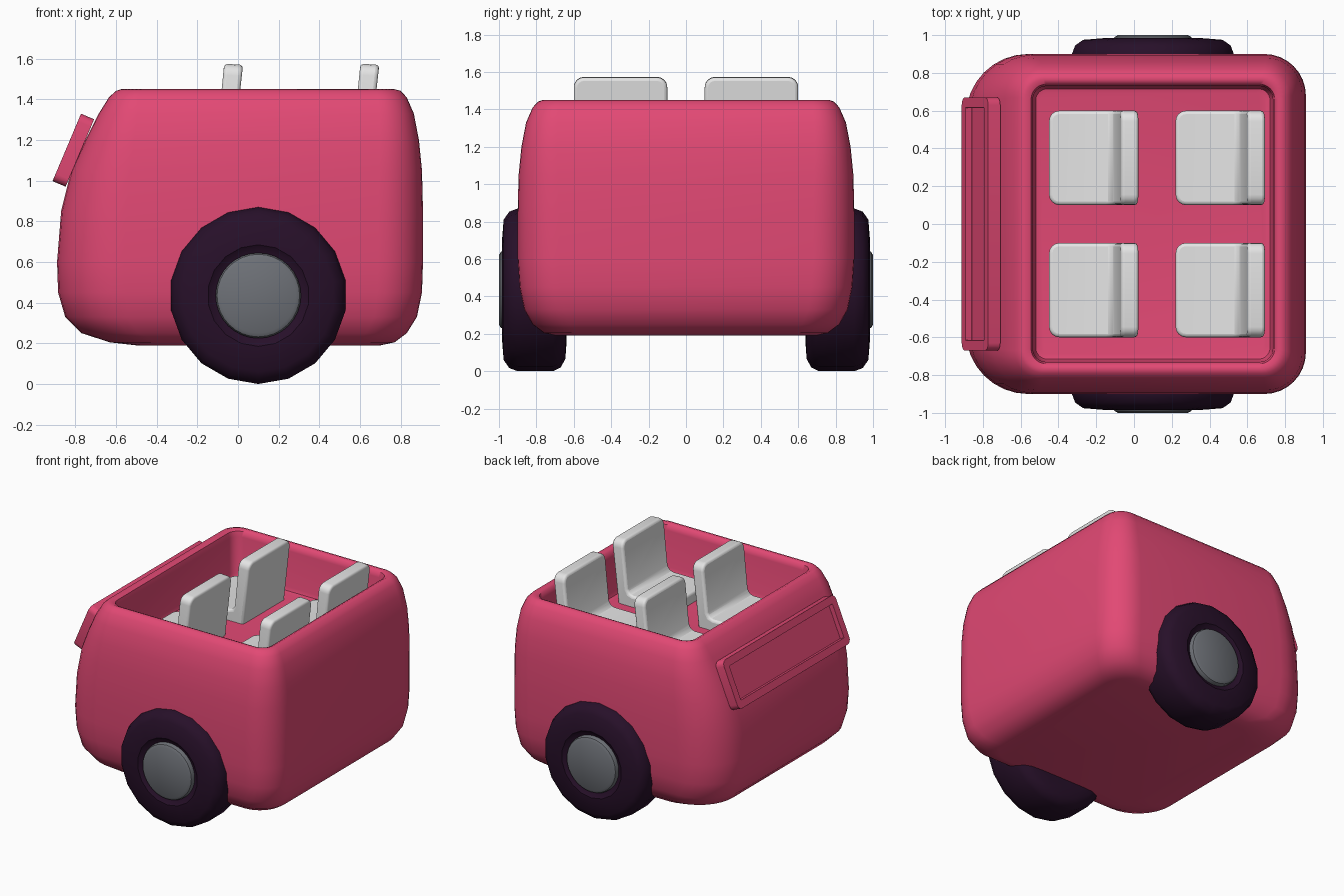
import bpy, bmesh, math
from mathutils import Matrix, Vector

cube = bpy.data.objects.get("Cube")
if cube:
    bpy.data.objects.remove(cube, do_unlink=True)


def material(name, rgb):
    m = bpy.data.materials.new(name)
    m.use_nodes = True
    m.diffuse_color = (*rgb, 1)
    m.node_tree.nodes["Principled BSDF"].inputs["Base Color"].default_value = (*rgb, 1)
    return m


PINK = material("pink paint", (0.76, 0.066, 0.175))
TYRE = material("dark rubber", (0.02, 0.005, 0.022))
HUB = material("grey metal", (0.155, 0.165, 0.185))
SEAT = material("pale grey seat", (0.78, 0.78, 0.78))


def finish(bm, name, mat, angle=35):
    bmesh.ops.recalc_face_normals(bm, faces=bm.faces)
    me = bpy.data.meshes.new(name)
    bm.to_mesh(me)
    bm.free()
    me.materials.append(mat)
    me.shade_smooth()
    me.set_sharp_from_angle(angle=math.radians(angle))
    ob = bpy.data.objects.new(name, me)
    bpy.context.scene.collection.objects.link(ob)
    return ob


def loft(bm, rings):
    """Skin a list of closed point rings and cap both ends."""
    loops = [[bm.verts.new(p) for p in ring] for ring in rings]
    for a, b in zip(loops, loops[1:]):
        for i in range(len(a)):
            j = (i + 1) % len(a)
            bm.faces.new((a[i], a[j], b[j], b[i]))
    bm.faces.new(loops[0][::-1])
    bm.faces.new(loops[-1])


def rounded_ring(z, x0, x1, y, r0, r1, steps=8):
    """Rounded rectangle with separate corner radii at its two x ends."""
    corners = ((x1, y, r1, 1, 1), (x0, y, r0, -1, 1),
               (x0, -y, r0, -1, -1), (x1, -y, r1, 1, -1))
    pts = []
    for k, (cx, cy, r, sx, sy) in enumerate(corners):
        for s in range(steps + 1):
            a = math.pi / 2 * (k + s / steps)
            pts.append((cx - sx * r + r * math.cos(a), cy - sy * r + r * math.sin(a), z))
    return pts


# Tub body: outer shell, rolled rim, inner walls and floor in one skin
body_rings = (
    (0.19, -0.50, 0.70, 0.70, 0.20, 0.16),
    (0.205, -0.63, 0.77, 0.76, 0.24, 0.18),
    (0.25, -0.77, 0.83, 0.82, 0.28, 0.20),
    (0.33, -0.85, 0.88, 0.865, 0.31, 0.21),
    (0.45, -0.885, 0.905, 0.89, 0.33, 0.22),
    (0.60, -0.89, 0.91, 0.90, 0.33, 0.22),
    (0.85, -0.87, 0.91, 0.90, 0.32, 0.22),
    (1.05, -0.82, 0.905, 0.895, 0.29, 0.21),
    (1.20, -0.75, 0.89, 0.88, 0.24, 0.19),
    (1.33, -0.685, 0.865, 0.855, 0.19, 0.17),
    (1.41, -0.635, 0.83, 0.82, 0.15, 0.14),
    (1.442, -0.60, 0.80, 0.79, 0.12, 0.12),
    (1.45, -0.575, 0.77, 0.765, 0.10, 0.10),
    (1.438, -0.545, 0.745, 0.74, 0.08, 0.08),
    (1.40, -0.535, 0.735, 0.73, 0.07, 0.07),
    (1.13, -0.53, 0.73, 0.725, 0.07, 0.07),
    (1.105, -0.52, 0.72, 0.715, 0.06, 0.06),
    (1.10, -0.50, 0.70, 0.695, 0.05, 0.05),
)
bm = bmesh.new()
loft(bm, [rounded_ring(*r) for r in body_rings])
finish(bm, "body", PINK, 50)

# Sloping window frame with a recessed panel
bm = bmesh.new()
bmesh.ops.create_cube(bm, size=1, matrix=Matrix.Diagonal((0.07, 1.34, 0.36, 1)))
across = [e for e in bm.edges if abs(e.verts[0].co.x - e.verts[1].co.x) > 0.01]
bmesh.ops.bevel(bm, geom=across, offset=0.04, segments=4, profile=0.5, affect='EDGES')
bm.normal_update()
outer = min(bm.faces, key=lambda f: f.calc_center_median().x)
bmesh.ops.inset_region(bm, faces=[outer], thickness=0.055)
rim_edges = list(outer.edges)
lip = bmesh.ops.extrude_discrete_faces(bm, faces=[outer])["faces"][0]
bmesh.ops.translate(bm, verts=lip.verts, vec=(0.035, 0, 0))
bmesh.ops.remove_doubles(bm, verts=bm.verts, dist=0.0001)
frame = finish(bm, "window_frame", PINK)
frame.location = (-0.81, 0, 1.15)
frame.rotation_euler.y = 0.4
soft = frame.modifiers.new("soft edges", 'BEVEL')
soft.width = 0.016
soft.segments = 3


def lathe(name, profile, sides, mat, side, angle):
    """Turn (radius, y) points about the wheel axle."""
    bm = bmesh.new()
    rings = []
    for r, y in profile:
        turn = [2 * math.pi * i / sides for i in range(sides)]
        rings.append([(0.1 + r * math.sin(a), side * y, 0.435 - r * math.cos(a)) for a in turn])
    loft(bm, rings)
    finish(bm, name, mat, angle)


# Wheels
tyre_profile = ((0.30, 0.64), (0.37, 0.645), (0.415, 0.67), (0.435, 0.71), (0.435, 0.90),
                (0.418, 0.945), (0.375, 0.975), (0.25, 0.985), (0.215, 0.96))
hub_profile = ((0.21, 0.90), (0.21, 0.975), (0.203, 0.99), (0.185, 1.0))
for side, label in ((-1, "front"), (1, "back")):
    lathe(label + "_tyre", tyre_profile, 18, TYRE, side, 40)
    lathe(label + "_hub", hub_profile, 32, HUB, side, 30)

# Four seats: an L-shaped profile with rounded cushion and backrest corners
seat_profile = ((-0.45, 1.08), (-0.45, 1.18), (-0.15, 1.18), (-0.12, 1.19),
                (-0.103, 1.22), (-0.068, 1.575), (0.025, 1.57), (-0.03, 1.08))


def seat(name, dx, dy):
    bm = bmesh.new()
    loft(bm, [[(x, y, z) for x, z in seat_profile] for y in (-0.25, 0.25)])
    corners = []
    for e in bm.edges:
        a, b = (v.co for v in e.verts)
        if abs(a.y - b.y) > 0.01:
            continue
        if max(a.x, b.x) < -0.44 or min(a.z, b.z) > 1.56:
            corners.append(e)
    bmesh.ops.bevel(bm, geom=corners, offset=0.055, segments=4, profile=0.5, affect='EDGES')
    ob = finish(bm, name, SEAT)
    ob.location = (dx, dy, 0)
    mod = ob.modifiers.new("soft edges", 'BEVEL')
    mod.width = 0.018
    mod.segments = 3
    mod.limit_method = 'ANGLE'
    mod.angle_limit = math.radians(40)


for row, dx in (("first", 0), ("second", 0.67)):
    for side, dy in (("front", -0.35), ("back", 0.35)):
        seat(f"{row}_row_{side}_seat", dx, dy)
